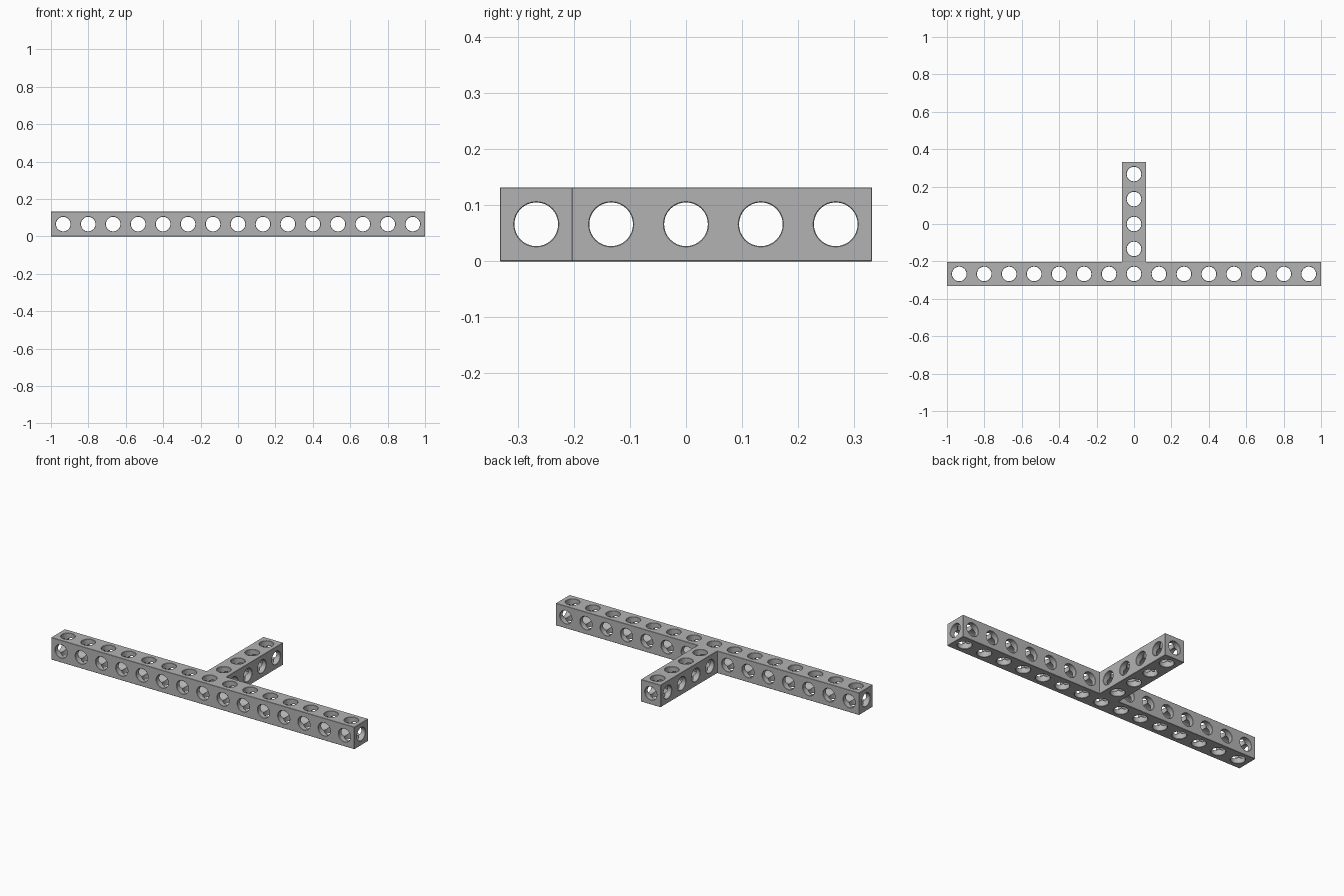
import bpy, bmesh, math
from mathutils import Vector, Matrix

if "Cube" in bpy.data.objects:
    bpy.data.objects.remove(bpy.data.objects["Cube"])

PITCH = 0.1335          # hole spacing
HALF = 0.065            # half width of a bar
HEIGHT = 0.132
MID = HEIGHT / 2
DEPTH = 0.332           # half depth of the whole T
BAR_Y = -DEPTH + HALF   # centre line of the long bar
RADIUS = 0.039
CHAMFER = 0.0015
SEGMENTS = 32

grey = bpy.data.materials.new("grey plastic")
grey.use_nodes = True
colour = (0.45, 0.45, 0.45, 1)
grey.diffuse_color = colour
grey.node_tree.nodes["Principled BSDF"].inputs["Base Color"].default_value = colour


def make_object(name, bm):
    bmesh.ops.recalc_face_normals(bm, faces=bm.faces)
    mesh = bpy.data.meshes.new(name)
    bm.to_mesh(mesh)
    bm.free()
    mesh.materials.append(grey)
    obj = bpy.data.objects.new(name, mesh)
    bpy.context.collection.objects.link(obj)
    return obj


def add_bore(bm, centre, axis, half_length):
    """Closed round bore that flares slightly where it leaves the bar."""
    turn = Vector((0, 0, 1)).rotation_difference(Vector(axis)).to_matrix().to_4x4()
    place = Matrix.Translation(centre) @ turn
    extra = 0.01
    wide = RADIUS + CHAMFER + extra
    profile = [(-half_length - extra, wide), (-half_length + CHAMFER, RADIUS),
               (half_length - CHAMFER, RADIUS), (half_length + extra, wide)]
    rings = []
    for along, r in profile:
        angles = [math.tau * i / SEGMENTS for i in range(SEGMENTS)]
        rings.append([bm.verts.new(place @ Vector((r * math.cos(a), r * math.sin(a), along)))
                      for a in angles])
    for low, high in zip(rings, rings[1:]):
        for i in range(SEGMENTS):
            j = (i + 1) % SEGMENTS
            bm.faces.new((low[i], low[j], high[j], high[i]))
    bm.faces.new(rings[0][::-1])
    bm.faces.new(rings[-1])


# T-shaped body: long bar in front, stem towards the back
inner = BAR_Y + HALF
outline = [(-1, -DEPTH), (1, -DEPTH), (1, inner), (HALF, inner),
           (HALF, DEPTH), (-HALF, DEPTH), (-HALF, inner), (-1, inner)]
bm = bmesh.new()
base = bm.faces.new([bm.verts.new((x, y, 0)) for x, y in outline])
top = bmesh.ops.extrude_face_region(bm, geom=[base])["geom"]
bmesh.ops.translate(bm, vec=(0, 0, HEIGHT),
                    verts=[v for v in top if isinstance(v, bmesh.types.BMVert)])
bmesh.ops.recalc_face_normals(bm, faces=bm.faces)
bmesh.ops.bevel(bm, geom=[e for e in bm.edges if e.is_convex], offset=CHAMFER,
                segments=1, affect='EDGES')
body = make_object("t_beam", bm)

# Bores: lengthwise through both bars, then crosswise at every pitch
bm = bmesh.new()
X, Y, Z = (1, 0, 0), (0, 1, 0), (0, 0, 1)
add_bore(bm, (0, BAR_Y, MID), X, 1)
add_bore(bm, (0, 0, MID), Y, DEPTH)
for i in range(-7, 8):
    centre = (i * PITCH, BAR_Y, MID)
    add_bore(bm, centre, Z, MID)
    if i:
        add_bore(bm, centre, Y, HALF)
for i in range(1, 5):
    centre = (0, BAR_Y + i * PITCH, MID)
    add_bore(bm, centre, X, HALF)
    add_bore(bm, centre, Z, MID)
cutter = make_object("bore_cutter", bm)
cutter.hide_render = True

# Cut the bores and keep the result as plain mesh
cut = body.modifiers.new("bores", 'BOOLEAN')
cut.operation = 'DIFFERENCE'
cut.solver = 'EXACT'
cut.use_self = True
cut.object = cutter
bpy.ops.object.select_all(action='DESELECT')
bpy.context.view_layer.objects.active = body
body.select_set(True)
bpy.ops.object.modifier_apply(modifier=cut.name)
bpy.data.objects.remove(cutter)
bpy.ops.object.shade_smooth_by_angle(angle=math.radians(30))
